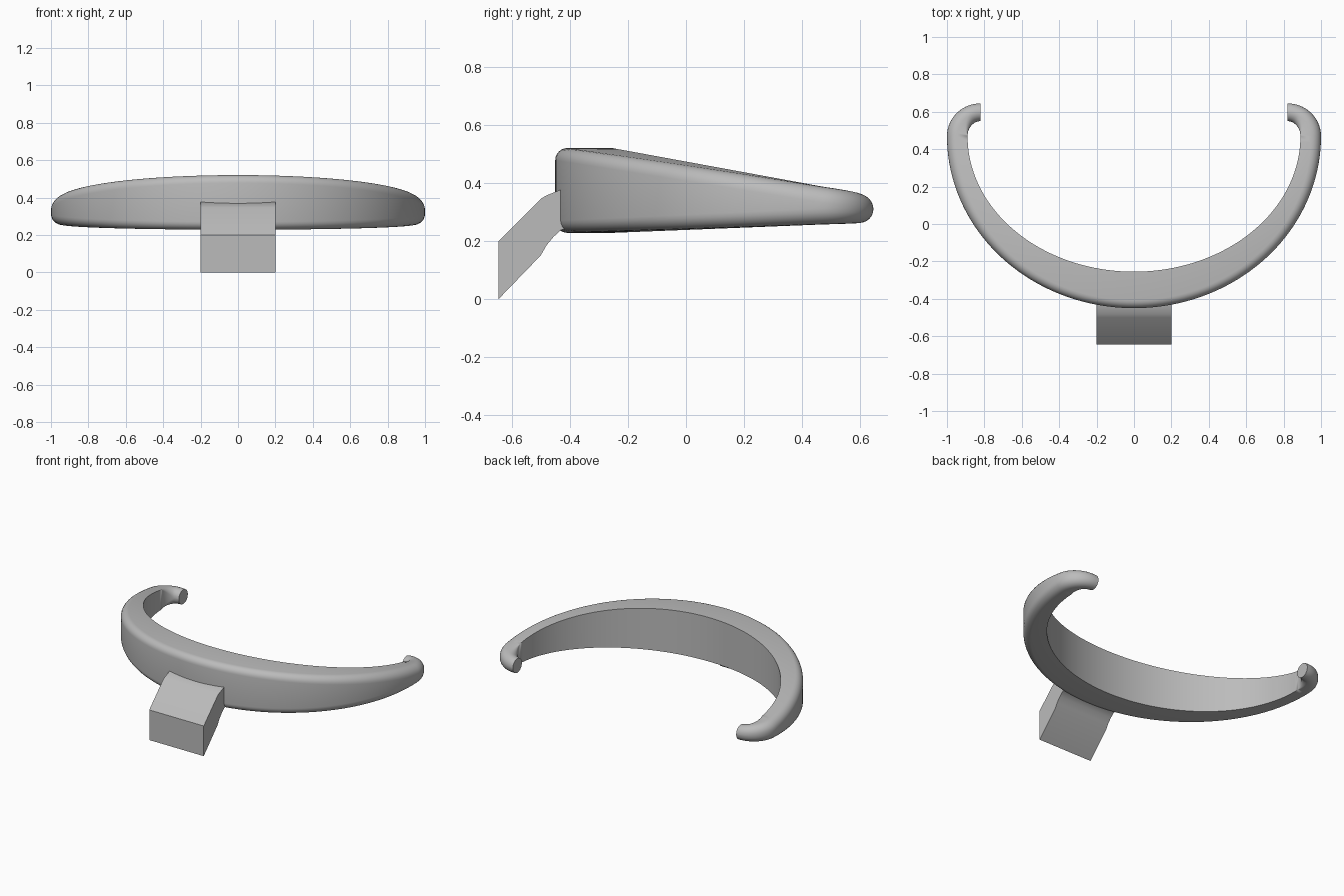
import bpy, bmesh, math

old = bpy.data.objects.get("Cube")
if old:
    bpy.data.objects.remove(old, do_unlink=True)

grey = bpy.data.materials.new("plain grey")
grey.use_nodes = True
colour = (0.5, 0.5, 0.5, 1)
grey.diffuse_color = colour
grey.node_tree.nodes["Principled BSDF"].inputs["Base Color"].default_value = colour

CENTRE_Y = 0.47      # centre line of the ellipses that shape the band
HOOK_X = 0.82        # centre of each curled tip
CORNER_STEPS = 6


def lerp(a, b, t):
    return a + (b - a) * t


def finish(bm, name):
    """Turn a bmesh into a smooth-shaded object with crisp edges."""
    bmesh.ops.remove_doubles(bm, verts=bm.verts[:], dist=1e-5)
    bmesh.ops.recalc_face_normals(bm, faces=bm.faces[:])
    mesh = bpy.data.meshes.new(name)
    bm.to_mesh(mesh)
    bm.free()
    mesh.materials.append(grey)
    obj = bpy.data.objects.new(name, mesh)
    bpy.context.collection.objects.link(obj)
    bpy.ops.object.select_all(action="DESELECT")
    obj.select_set(True)
    bpy.context.view_layer.objects.active = obj
    bpy.ops.object.shade_smooth_by_angle(angle=math.radians(32))
    return obj


def section(outer, inner, bottom, top, r_out, r_in):
    """Upright rounded rectangle between an outer and an inner plan point."""
    width = math.dist(outer, inner)
    height = top - bottom
    limit = min(width, height) / 2
    r_out, r_in = min(r_out, limit), min(r_in, limit)
    corners = [(width - r_out, height - r_out, r_out), (r_in, height - r_in, r_in),
               (r_in, r_in, r_in), (width - r_out, r_out, r_out)]
    points = []
    for quarter, (u, v, r) in enumerate(corners):
        for i in range(CORNER_STEPS + 1):
            a = (quarter + i / CORNER_STEPS) * math.pi / 2
            s = (u + r * math.cos(a)) / width
            points.append((lerp(inner[0], outer[0], s), lerp(inner[1], outer[1], s),
                           bottom + v + r * math.sin(a)))
    return points


def band_section(a):
    """Tapering crescent; a runs from 0 at the front to 90 degrees at the side."""
    sx, cy = math.sin(a), math.cos(a)
    outer = (sx, CENTRE_Y - 0.92 * cy)
    inner = (0.89 * sx, CENTRE_Y - 0.725 * cy)
    along = (outer[1] + 0.45) / 0.92
    return section(outer, inner, lerp(0.228, 0.257, along), lerp(0.52, 0.387, along),
                   lerp(0.042, 0.055, along), 0)


def hook_section(t):
    """Inward curl that turns into a round rod."""
    a = t * math.pi / 2
    outer = (HOOK_X + 0.18 * math.cos(a), CENTRE_Y + 0.175 * math.sin(a))
    inner = (HOOK_X + 0.07 * math.cos(a), CENTRE_Y + 0.08 * math.sin(a))
    return section(outer, inner, lerp(0.257, 0.2625, t), lerp(0.387, 0.3575, t),
                   0.06, 0.05 * min(1, 1.4 * t))


# Curved band with a hook at each end
half = [band_section(i / 40 * math.pi / 2) for i in range(41)]
half += [hook_section(i / 14) for i in range(1, 15)]
mirrored = [[(-x, y, z) for x, y, z in ring] for ring in half[:0:-1]]
bm = bmesh.new()
rings = [[bm.verts.new(p) for p in ring] for ring in mirrored + half]
count = len(rings[0])
for first, second in zip(rings, rings[1:]):
    for i in range(count):
        j = (i + 1) % count
        bm.faces.new((first[i], first[j], second[j], second[i]))
bm.faces.new(rings[0])
bm.faces.new(rings[-1])
finish(bm, "curved_band")

# Slanted mounting block, reaching into the front of the band
profile = [(-0.645, 0), (-0.645, 0.2), (-0.5, 0.345), (-0.48, 0.357), (-0.435, 0.375),
           (-0.37, 0.38), (-0.37, 0.25), (-0.43, 0.238), (-0.455, 0.215),
           (-0.48, 0.185), (-0.5, 0.15)]
bm = bmesh.new()
side = bm.faces.new([bm.verts.new((-0.2, y, z)) for y, z in profile])
extruded = bmesh.ops.extrude_face_region(bm, geom=[side], use_keep_orig=True)
moved = [v for v in extruded["geom"] if isinstance(v, bmesh.types.BMVert)]
bmesh.ops.translate(bm, verts=moved, vec=(0.4, 0, 0))
finish(bm, "mounting_block")
